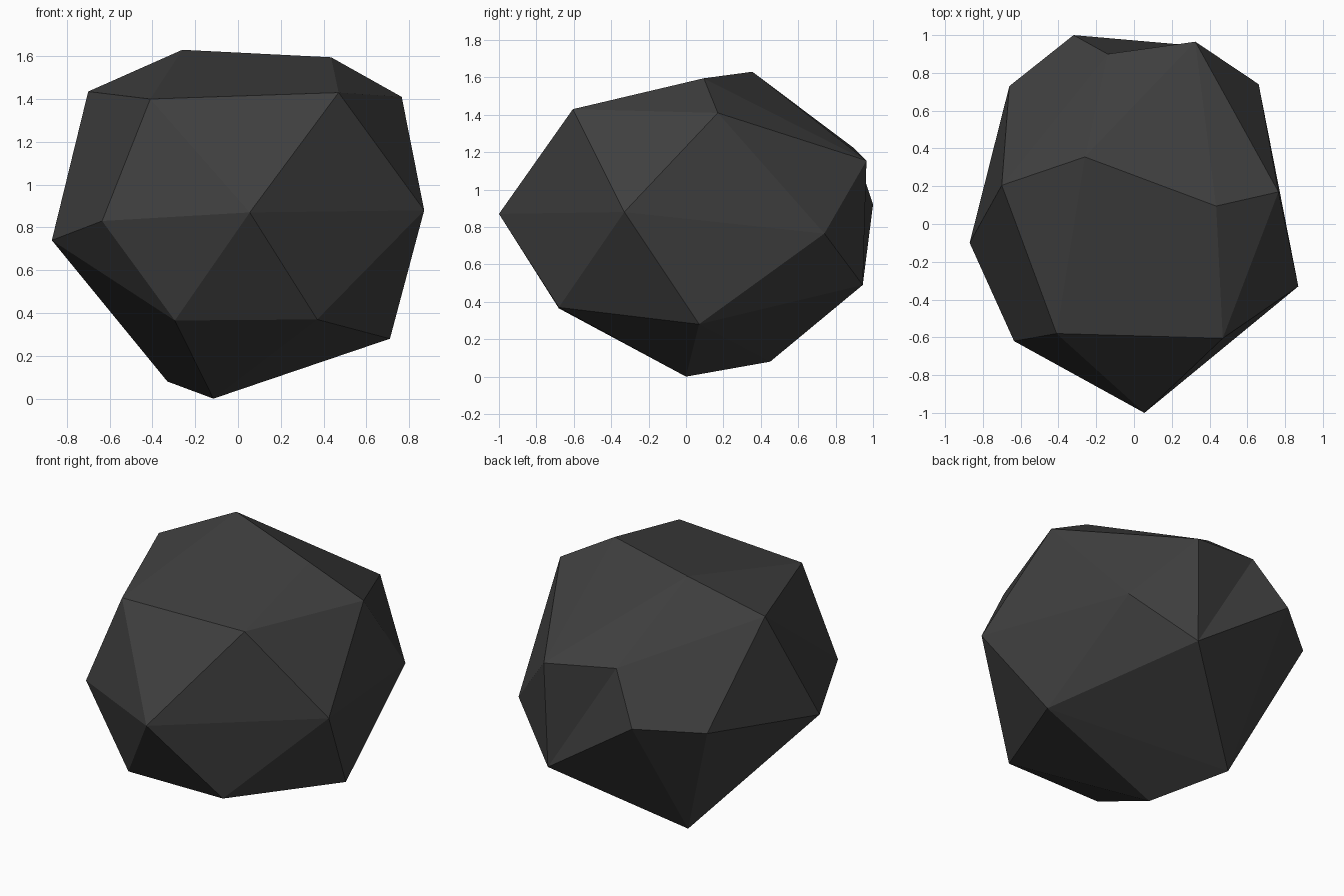
import bpy
import bmesh

if "Cube" in bpy.data.objects:
    bpy.data.objects.remove(bpy.data.objects["Cube"], do_unlink=True)

# Dark stone colour
stone = bpy.data.materials.new("dark_grey_stone")
stone.use_nodes = True
colour = (0.05, 0.05, 0.05, 1.0)
stone.diffuse_color = colour
shader = stone.node_tree.nodes["Principled BSDF"]
shader.inputs["Base Color"].default_value = colour
shader.inputs["Roughness"].default_value = 0.9

# Corners of the boulder, grouped by region
upper = [(-0.41, -0.58, 1.40), (0.47, -0.605, 1.43), (0.435, 0.095, 1.595),
         (-0.26, 0.355, 1.63), (-0.70, 0.205, 1.435), (0.765, 0.17, 1.41)]
girdle = [(0.055, -1.0, 0.87), (0.87, -0.33, 0.88), (0.66, 0.74, 0.765),
          (-0.66, 0.73, 0.88), (-0.87, -0.10, 0.74), (-0.635, -0.62, 0.83)]
lower = [(-0.295, -0.68, 0.365), (0.37, -0.68, 0.37), (0.71, 0.07, 0.28),
         (-0.33, 0.45, 0.08), (-0.115, 0.0, 0.0)]
back = {"high": (-0.14, 0.90, 1.22), "left": (0.325, 0.965, 1.155),
        "right": (-0.32, 1.0, 0.92), "low": (0.31, 0.945, 0.49)}

# Boulder: faceted shell stretched over the corners
bm = bmesh.new()
for point in upper + girdle + lower:
    bm.verts.new(point)
corner = {name: bm.verts.new(point) for name, point in back.items()}
bmesh.ops.convex_hull(bm, input=bm.verts[:])

# Shallow crease in the back, made by turning one ridge into a valley
ridge = bm.edges.get((corner["left"], corner["right"]))
if ridge:
    bmesh.ops.rotate_edges(bm, edges=[ridge], use_ccw=False)
bmesh.ops.recalc_face_normals(bm, faces=bm.faces[:])
for face in bm.faces:
    face.smooth = False

mesh = bpy.data.meshes.new("boulder")
bm.to_mesh(mesh)
bm.free()
mesh.materials.append(stone)
boulder = bpy.data.objects.new("boulder", mesh)
bpy.context.collection.objects.link(boulder)
